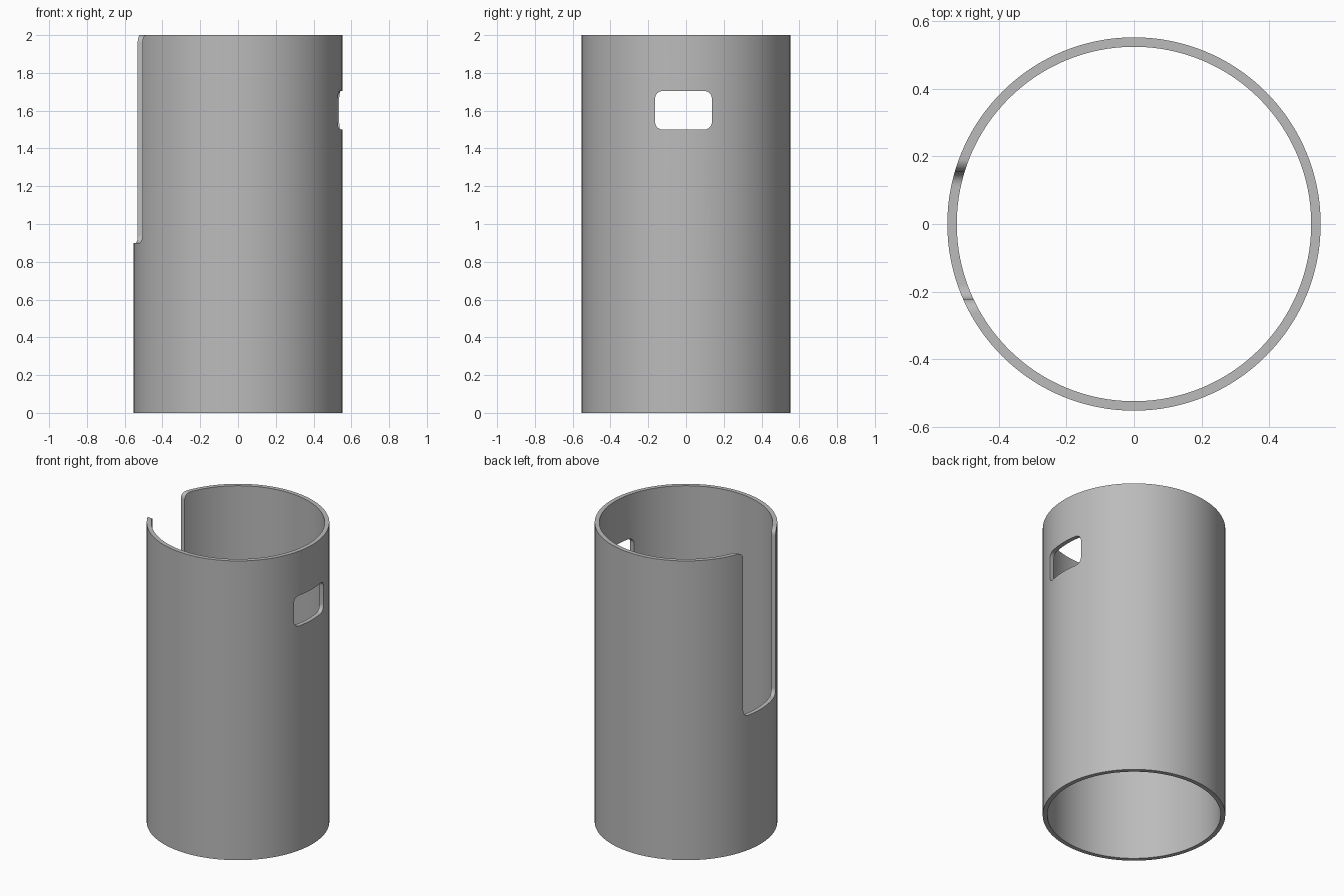
import bpy, bmesh, math

cube = bpy.data.objects.get("Cube")
if cube:
    bpy.data.objects.remove(cube, do_unlink=True)

OUTER, INNER, HEIGHT, SIDES = 0.553, 0.525, 2.0, 128

grey = bpy.data.materials.new("plain grey")
grey.use_nodes = True
colour = (0.5, 0.5, 0.5, 1)
grey.diffuse_color = colour
grey.node_tree.nodes["Principled BSDF"].inputs["Base Color"].default_value = colour


def new_object(name, bm):
    bmesh.ops.recalc_face_normals(bm, faces=bm.faces[:])
    mesh = bpy.data.meshes.new(name)
    bm.to_mesh(mesh)
    bm.free()
    mesh.materials.append(grey)
    obj = bpy.data.objects.new(name, mesh)
    bpy.context.collection.objects.link(obj)
    return obj


def arc(cy, cz, r, start, sweep=90, steps=8):
    angles = [math.radians(start + sweep * i / steps) for i in range(steps + 1)]
    return [(cy + r * math.cos(a), cz + r * math.sin(a)) for a in angles]


def cutter(name, outline, x0, x1):
    """Prism with a y-z outline, extruded along x."""
    bm = bmesh.new()
    face = bm.faces.new([bm.verts.new((x0, y, z)) for y, z in outline])
    ext = bmesh.ops.extrude_face_region(bm, geom=[face])
    moved = [v for v in ext["geom"] if isinstance(v, bmesh.types.BMVert)]
    bmesh.ops.translate(bm, verts=moved, vec=(x1 - x0, 0, 0))
    obj = new_object(name, bm)
    obj.hide_render = True
    return obj


# Hollow tube: a rectangular wall section spun around z
bm = bmesh.new()
wall = [(INNER, 0), (OUTER, 0), (OUTER, HEIGHT), (INNER, HEIGHT)]
rings = []
for i in range(SIDES):
    a = math.tau * i / SIDES
    rings.append([bm.verts.new((r * math.cos(a), r * math.sin(a), z)) for r, z in wall])
for i, ring in enumerate(rings):
    after = rings[(i + 1) % SIDES]
    for j in range(4):
        k = (j + 1) % 4
        bm.faces.new((ring[j], after[j], after[k], ring[k]))
tube = new_object("tube_sleeve", bm)

# Rounded window through the +x wall
r, y0, y1, z0, z1 = 0.04, -0.164, 0.137, 1.5, 1.704
window = (arc(y1 - r, z1 - r, r, 0) + arc(y0 + r, z1 - r, r, 90)
          + arc(y0 + r, z0 + r, r, 180) + arc(y1 - r, z0 + r, r, 270))

# Open slot in the -x wall: rounded bottom, lips flared outward at the rim
y0, y1, z0, top = -0.222, 0.154, 0.9, HEIGHT + 0.1
slot = (arc(y0 + r, z0 + r, r, 180) + arc(y1 - r, z0 + r, r, 270)
        + arc(y1 + r, HEIGHT - r, r, 180, -90) + [(y1 + r, top), (y0 - r, top)]
        + arc(y0 - r, HEIGHT - r, r, 90, -90))

cutters = [cutter("window_cutter", window, 0.3, 0.8),
           cutter("slot_cutter", slot, -0.8, -0.3)]

bpy.ops.object.select_all(action="DESELECT")
tube.select_set(True)
bpy.context.view_layer.objects.active = tube
for c in cutters:
    mod = tube.modifiers.new(c.name, "BOOLEAN")
    mod.operation, mod.solver, mod.object = "DIFFERENCE", "EXACT", c
    bpy.ops.object.modifier_apply(modifier=mod.name)
for c in cutters:
    bpy.data.objects.remove(c, do_unlink=True)

bpy.ops.object.shade_smooth_by_angle(angle=math.radians(30))
